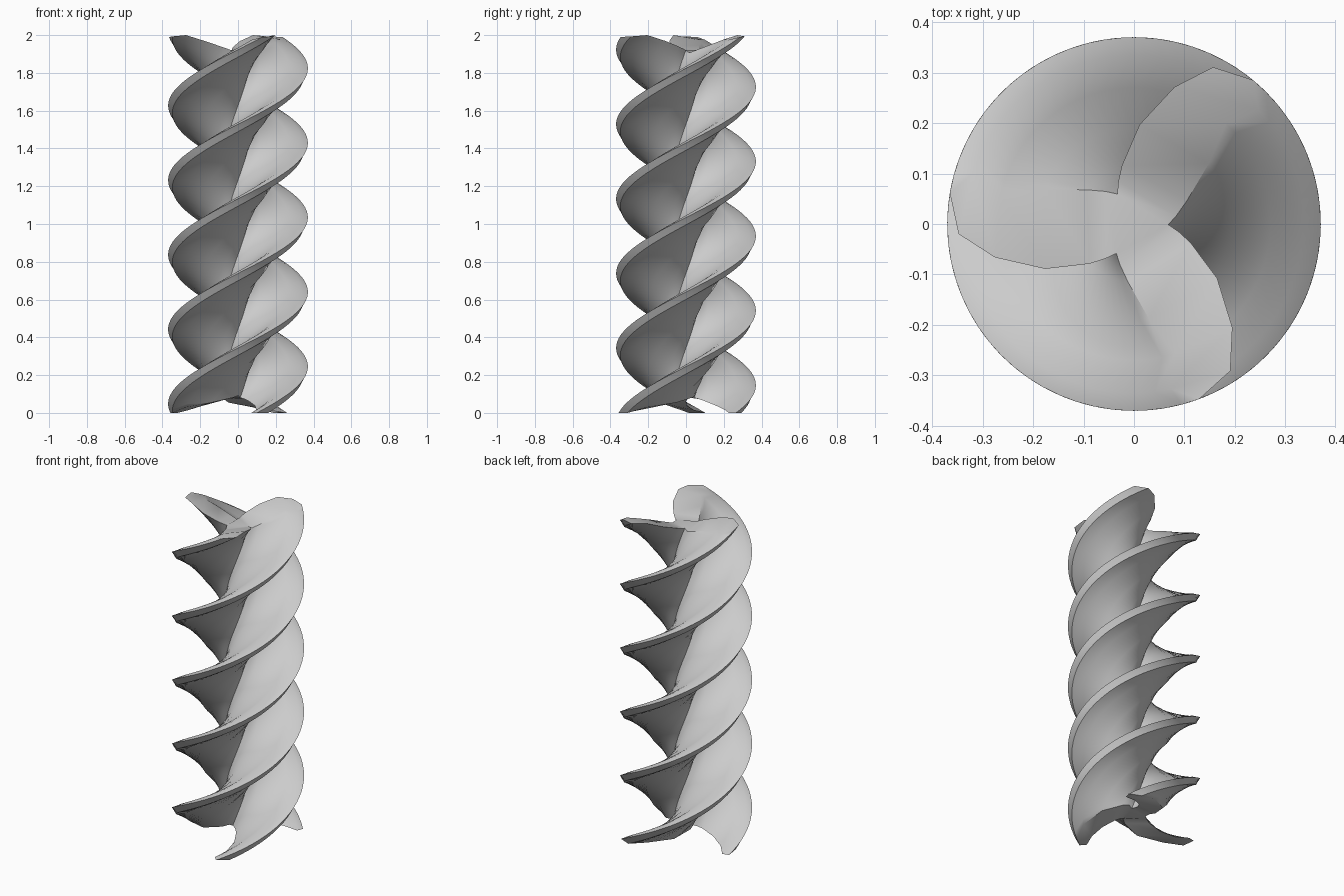
import bpy
import bmesh
from math import radians, cos, sin

cube = bpy.data.objects.get("Cube")
if cube:
    bpy.data.objects.remove(cube, do_unlink=True)

ARMS = 3
TWIST = 304          # degrees of turn per unit of height
STEPS = 110
ROUNDING = 0.02      # softens the end faces into the blades

# Blade profile as (radius, height) where it passes the front
valley = (0.068, 1.232)
underside = [(0.09, 1.27), (0.118, 1.308), (0.197, 1.387), (0.283, 1.462), (0.348, 1.489)]
tip = (0.37, 1.528)
upperside = [(0.085, 1.575), (0.115, 1.543), (0.19, 1.522), (0.27, 1.524), (0.335, 1.539)]
section = [valley] + underside + [tip] + upperside[::-1]


def ramp(r, r0, r1):
    return min(max((r - r0) / (r1 - r0), 0), 1)


def top_height(point):
    r = point[0]
    z = 1.92 + 0.08 * ramp(r, valley[0], 0.28) - 0.01 * ramp(r, 0.3, 0.37)
    return z - ROUNDING * (point in upperside)


def bottom_height(point):
    z = 0.08 * (1 - ramp(point[0], valley[0], 0.34)) ** 1.3
    return z + ROUNDING * (point in underside[:-1])


def helix_point(point, arm, t):
    r, offset = point
    low, high = bottom_height(point), top_height(point)
    z = low + t * (high - low)
    a = radians(270 + (z - offset) * TWIST - arm * 360 / ARMS)
    return r * cos(a), r * sin(a), z


# Twisted three-bladed body
bm = bmesh.new()
rings = [[bm.verts.new(helix_point(p, arm, i / STEPS))
          for arm in range(ARMS) for p in section]
         for i in range(STEPS + 1)]
count = len(rings[0])
for low, high in zip(rings, rings[1:]):
    for j in range(count):
        k = (j + 1) % count
        bm.faces.new((low[j], low[k], high[k], high[j]))

# Dished ends: a strip across each arm and a triangle at the core
n = len(section)
half = len(underside)
for ring in (rings[0], rings[-1]):
    bm.faces.new([ring[arm * n] for arm in range(ARMS)])
    for arm in range(ARMS):
        left = [ring[arm * n + i] for i in range(half + 1)]
        right = [ring[(arm * n + n - i) % count] for i in range(half + 1)]
        for i in range(half):
            bm.faces.new((left[i], left[i + 1], right[i + 1], right[i]))
        bm.faces.new((left[half], ring[arm * n + half + 1], right[half]))

bmesh.ops.recalc_face_normals(bm, faces=bm.faces)
mesh = bpy.data.meshes.new("screw_body")
bm.to_mesh(mesh)
bm.free()
screw = bpy.data.objects.new("screw_body", mesh)
bpy.context.collection.objects.link(screw)

# Plain grey
grey = bpy.data.materials.new("light_grey")
grey.use_nodes = True
colour = (0.6, 0.6, 0.6, 1)
grey.diffuse_color = colour
grey.node_tree.nodes["Principled BSDF"].inputs["Base Color"].default_value = colour
mesh.materials.append(grey)

bpy.ops.object.select_all(action="DESELECT")
screw.select_set(True)
bpy.context.view_layer.objects.active = screw
bpy.ops.object.shade_smooth_by_angle(angle=radians(40))
